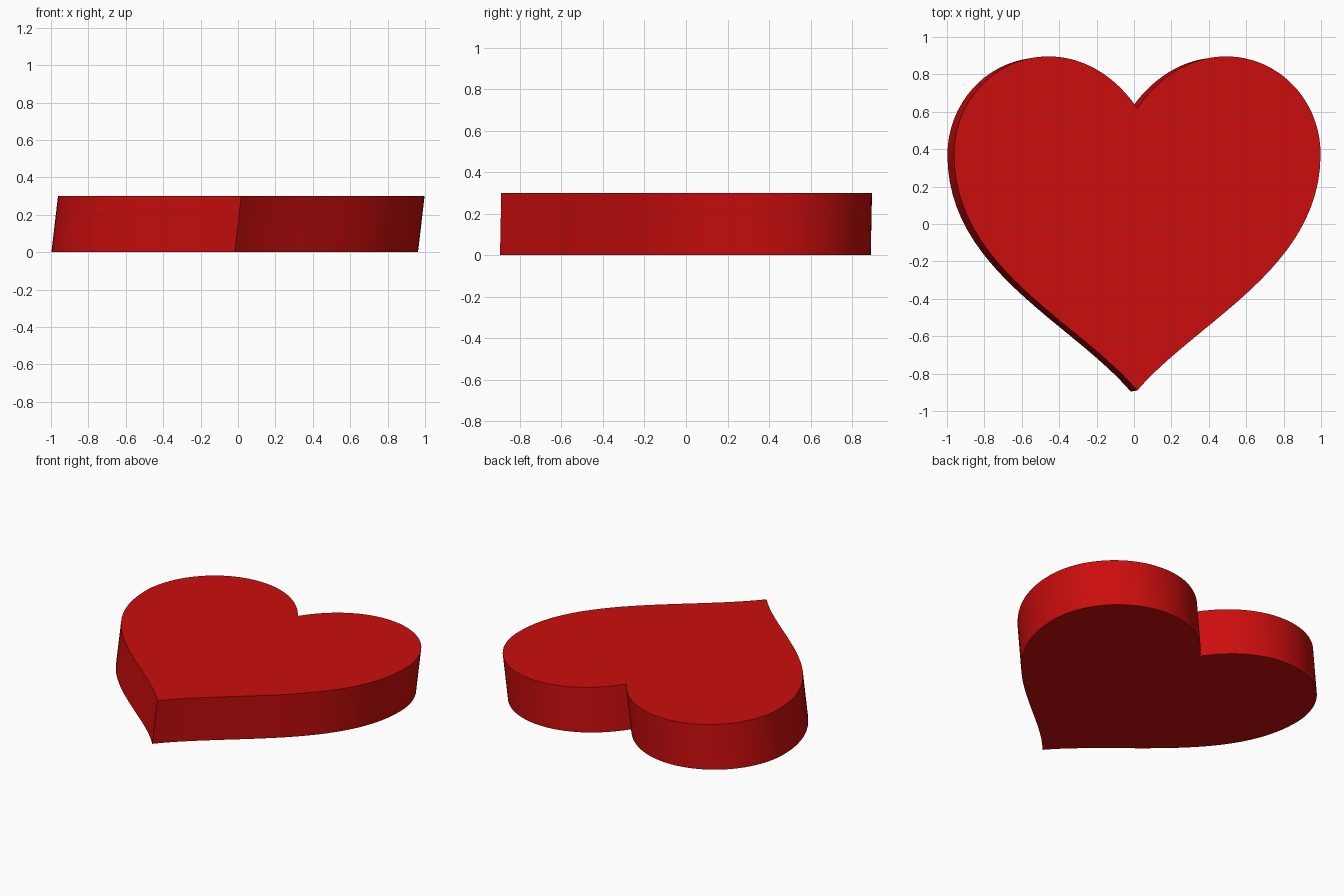
import bpy, bmesh
from mathutils import Vector
from mathutils.geometry import interpolate_bezier

if "Cube" in bpy.data.objects:
    bpy.data.objects.remove(bpy.data.objects["Cube"])

HEIGHT = 0.30
SHIFT = Vector((0.035, 0.006, HEIGHT))    # slanted extrusion direction

# Right half of the heart: cleft -> lobe top -> widest point -> tip
segments = [
    ((0, 0.615), (0.11, 0.78), (0.28, 0.893), (0.475, 0.893)),
    ((0.475, 0.893), (0.755, 0.893), (0.98, 0.66), (0.98, 0.37)),
    ((0.98, 0.37), (0.98, -0.24), (0.32, -0.52), (0, -0.893)),
]
half = []
for seg in segments:
    pts = interpolate_bezier(*[Vector((x, y, 0)) for x, y in seg], 25)
    half += pts[:-1]
tip = Vector((0, -0.893, 0))
left = [Vector((-p.x, p.y, 0)) for p in reversed(half[1:])]
outline = half + [tip] + left

# Slab: outline face extruded along the slant
bm = bmesh.new()
offset = Vector((-SHIFT.x / 2, -SHIFT.y / 2, 0))
base = bm.faces.new([bm.verts.new(p + offset) for p in outline])
top = bmesh.ops.extrude_face_region(bm, geom=[base], use_keep_orig=True)["geom"]
bmesh.ops.translate(bm, vec=SHIFT, verts=[g for g in top if isinstance(g, bmesh.types.BMVert)])
bmesh.ops.recalc_face_normals(bm, faces=bm.faces)
mesh = bpy.data.meshes.new("heart_slab")
bm.to_mesh(mesh)
bm.free()

heart = bpy.data.objects.new("heart_slab", mesh)
bpy.context.collection.objects.link(heart)

red = bpy.data.materials.new("red")
red.diffuse_color = (0.60, 0.004, 0.004, 1)
red.use_nodes = True
red.node_tree.nodes["Principled BSDF"].inputs["Base Color"].default_value = red.diffuse_color
mesh.materials.append(red)

# Smooth rim with sharp top, bottom, cleft and tip edges
bpy.context.view_layer.objects.active = heart
heart.select_set(True)
bpy.ops.object.shade_smooth_by_angle(angle=0.6)
